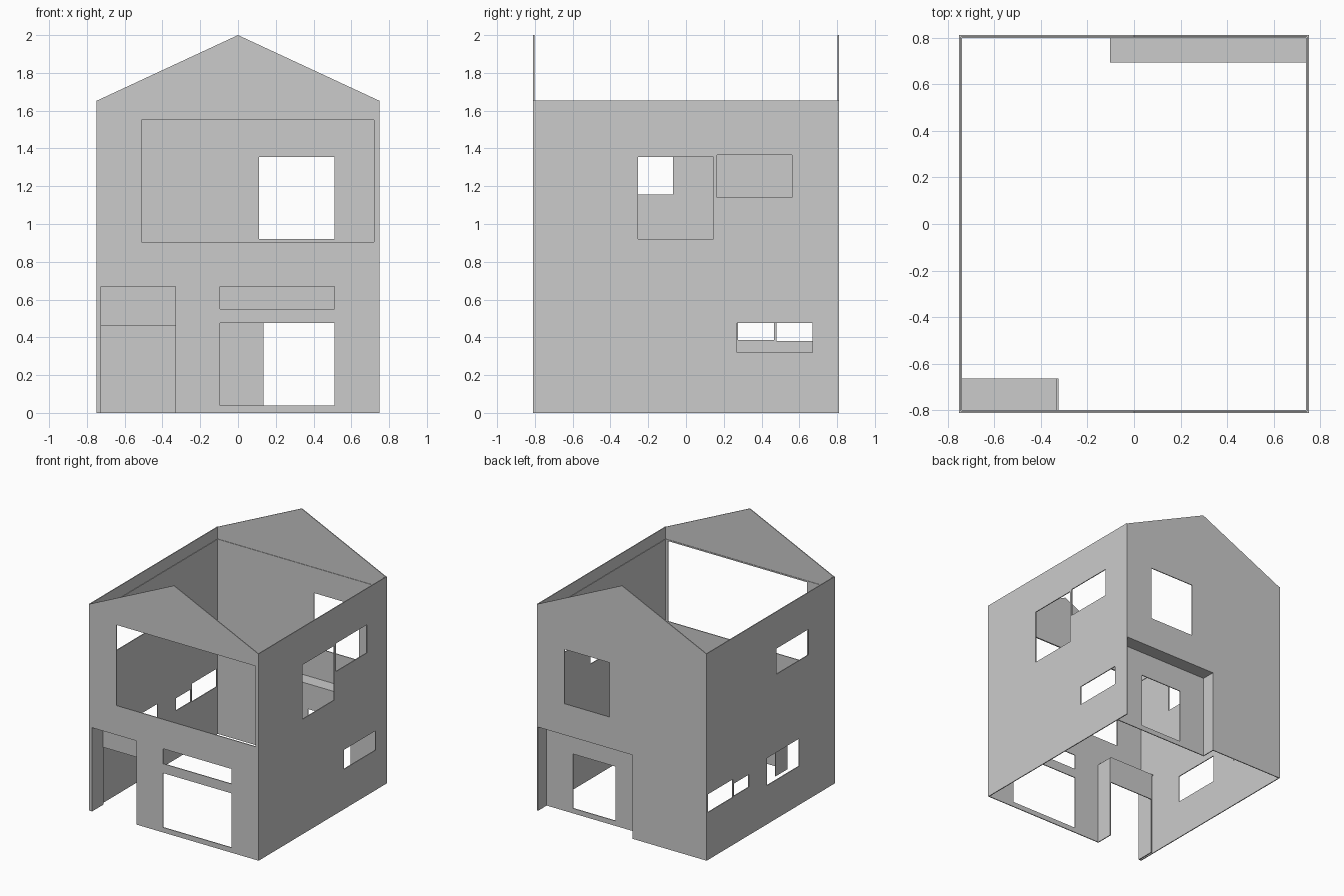
import bpy
import bmesh
from mathutils import Matrix

cube = bpy.data.objects.get("Cube")
if cube:
    bpy.data.objects.remove(cube, do_unlink=True)

plaster = bpy.data.materials.new("plain_grey")
plaster.use_nodes = True
GREY = (0.6, 0.6, 0.6, 1)
plaster.diffuse_color = GREY
plaster.node_tree.nodes["Principled BSDF"].inputs["Base Color"].default_value = GREY

# Columns give the directions of the panel's width, height and thickness
AXES = {
    "x": Matrix(((0, 0, 1), (1, 0, 0), (0, 1, 0))),
    "y": Matrix(((1, 0, 0), (0, 0, -1), (0, 1, 0))),
    "z": Matrix.Identity(3),
}


def rect(u0, u1, v0, v1):
    return [(u0, v0), (u1, v0), (u1, v1), (u0, v1)]


def panel(name, facing, near, far, outline, holes=()):
    """Flat slab between two positions along an axis, with openings."""
    curve = bpy.data.curves.new(name + "_profile", "CURVE")
    curve.dimensions = "2D"
    curve.fill_mode = "BOTH"
    curve.extrude = abs(far - near) / 2
    for loop in [outline, *holes]:
        spline = curve.splines.new("POLY")
        spline.points.add(len(loop) - 1)
        for point, (u, v) in zip(spline.points, loop):
            point.co = (u, v, 0, 1)
        spline.use_cyclic_u = True
    helper = bpy.data.objects.new(name + "_profile", curve)
    bpy.context.collection.objects.link(helper)
    graph = bpy.context.evaluated_depsgraph_get()
    mesh = bpy.data.meshes.new_from_object(helper.evaluated_get(graph))
    bpy.data.objects.remove(helper, do_unlink=True)
    bpy.data.curves.remove(curve)

    shift = [0, 0, 0]
    shift["xyz".index(facing)] = (near + far) / 2
    mesh.transform(Matrix.Translation(shift) @ AXES[facing].to_4x4())
    bm = bmesh.new()
    bm.from_mesh(mesh)
    bmesh.ops.remove_doubles(bm, verts=bm.verts, dist=0.0001)
    bmesh.ops.recalc_face_normals(bm, faces=bm.faces)
    for face in bm.faces:
        face.smooth = False
    bm.to_mesh(mesh)
    bm.free()
    mesh.name = name
    mesh.materials.clear()
    mesh.materials.append(plaster)
    obj = bpy.data.objects.new(name, mesh)
    bpy.context.collection.objects.link(obj)
    return obj


W, D, T = 0.75, 0.81, 0.007     # half width, half depth, wall thickness
EAVE, RIDGE = 1.655, 2.0
IN = W - T                      # inner half width
LOW = 0.67                      # height of both recesses
gable = [(IN, EAVE), (0, RIDGE), (-IN, EAVE)]

# Front wall: gable, porch notch, large upper opening, shop-style lower openings
P0, P1, PY = -0.725, -0.33, -0.67
panel("front_wall", "y", -D, -D + T,
      [(-IN, 0), (P0, 0), (P0, LOW), (P1, LOW), (P1, 0), (IN, 0)] + gable,
      [rect(-0.51, 0.72, 0.905, 1.55), rect(-0.095, 0.51, 0.04, 0.475),
       rect(-0.095, 0.51, 0.55, LOW)])

# Back wall: gable, recess notch, upper window
B0, BY = -0.095, 0.70
panel("back_wall", "y", D - T, D,
      [(-IN, 0), (B0, 0), (B0, LOW), (IN, LOW)] + gable,
      [rect(0.11, 0.51, 0.92, 1.355)])

# Side walls with their windows
side = rect(-D, D, 0, EAVE)
panel("left_wall", "x", IN, W, side,
      [rect(-0.255, 0.145, 0.92, 1.355), rect(0.165, 0.56, 1.14, 1.365),
       rect(0.27, 0.67, 0.32, 0.475)])
panel("right_wall", "x", -W, -IN, side,
      [rect(-0.48, -0.07, 1.155, 1.36), rect(0.48, 0.79, 0.38, 0.525),
       rect(0.275, 0.465, 0.385, 0.485), rect(-0.36, 0.045, 0.31, 0.53)])

# Front porch: ceiling, two jambs, lintel over the doorway
panel("porch_ceiling", "z", LOW, LOW + T, rect(-IN, P1, -D + T, PY + T))
panel("porch_outer_jamb", "x", P0 - T, P0, rect(-D + T, PY + T, 0, LOW))
panel("porch_inner_jamb", "x", P1, P1 + T, rect(-D + T, PY + T, 0, LOW))
panel("porch_lintel", "y", PY, PY + T, rect(P0, P1, 0.46, LOW))

# Back recess: ceiling, side jamb, wall with a window
panel("recess_ceiling", "z", LOW, LOW + T, rect(B0 - T, IN, BY - T, D - T))
panel("recess_jamb", "x", B0 - T, B0, rect(BY - T, D - T, 0, LOW))
panel("recess_wall", "y", BY - T, BY, rect(B0, IN, 0, LOW),
      [rect(0.135, 0.51, 0.04, 0.475)])

# Slim ledge round the inside at attic level
L0, L1, LD = 1.55, 1.56, 0.004
for sign, label in ((-1, "right"), (1, "left")):
    panel(label + "_ledge", "x", sign * (IN - LD), sign * IN,
          rect(-D + T, D - T, L0, L1))
for sign, label in ((-1, "front"), (1, "back")):
    panel(label + "_ledge", "y", sign * (D - T - LD), sign * (D - T),
          rect(-IN + LD, IN - LD, L0, L1))
